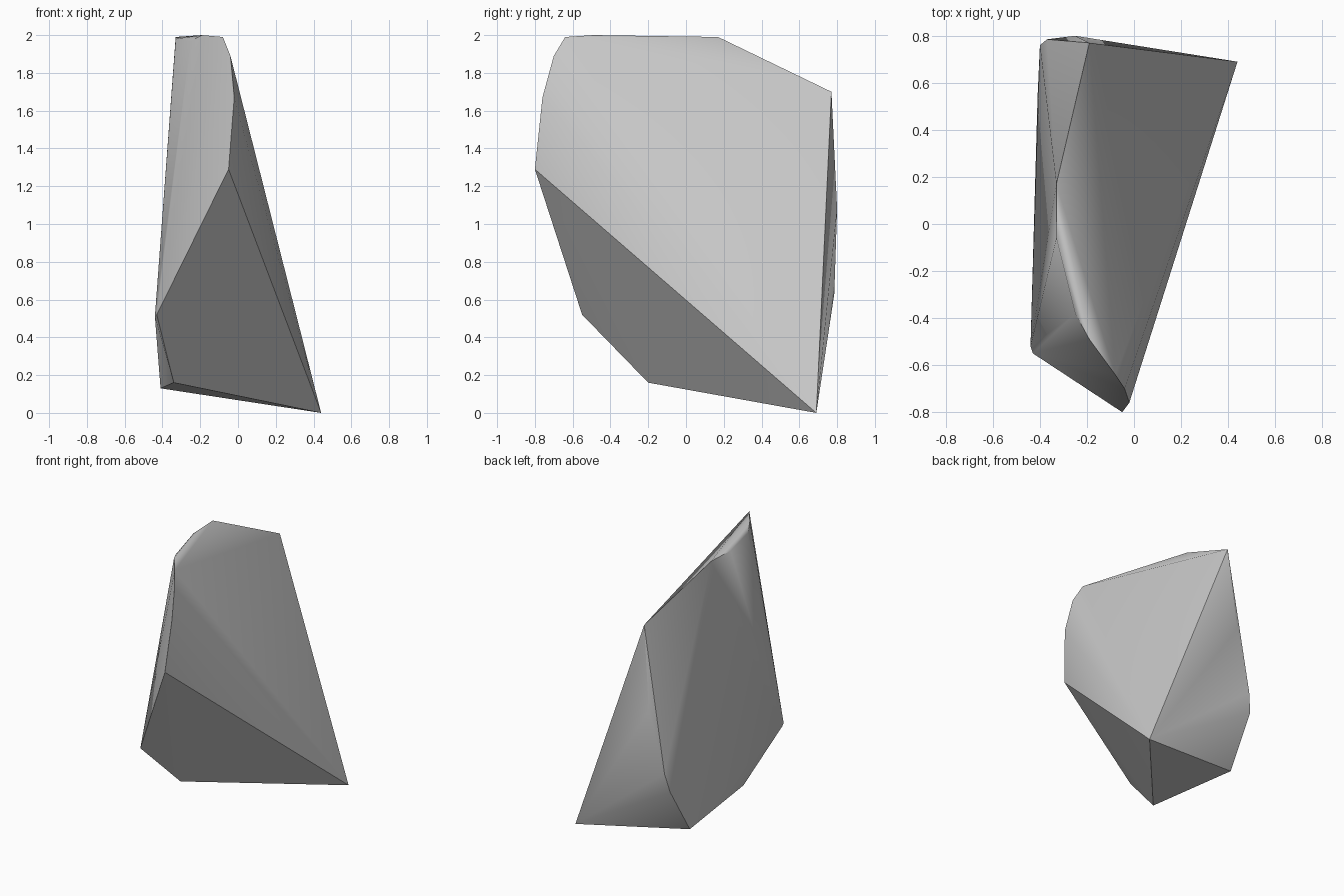
import bpy
import bmesh
import math

cube = bpy.data.objects.get("Cube")
if cube:
    bpy.data.objects.remove(cube, do_unlink=True)

# Stone colour
stone = bpy.data.materials.new("stone_grey")
stone.use_nodes = True
grey = (0.6, 0.6, 0.6, 1.0)
stone.diffuse_color = grey
stone.node_tree.nodes["Principled BSDF"].inputs["Base Color"].default_value = grey

# Corners of the chipped shard, grouped by region
lower_tip = [(0.44, 0.69, 0.0)]
underside = [(-0.43, -0.55, 0.52), (-0.44, -0.52, 0.51),
             (-0.34, -0.20, 0.16), (-0.41, 0.54, 0.13)]
front_edge = [(-0.05, -0.80, 1.29), (-0.02, -0.76, 1.67),
              (-0.04, -0.70, 1.89), (-0.08, -0.64, 1.99)]
top_ridge = [(-0.19, -0.49, 2.0), (-0.25, -0.38, 1.97),
             (-0.33, -0.06, 1.98), (-0.33, 0.17, 1.99)]
back_edge = [(-0.19, 0.77, 1.70), (-0.25, 0.80, 1.08),
             (-0.37, 0.785, 0.63), (-0.40, 0.76, 0.49)]

# Wrap the corners into one closed stone
bm = bmesh.new()
for corner in lower_tip + underside + front_edge + top_ridge + back_edge:
    bm.verts.new(corner)
bmesh.ops.convex_hull(bm, input=bm.verts[:])
bmesh.ops.recalc_face_normals(bm, faces=bm.faces[:])
mesh = bpy.data.meshes.new("rock_shard")
bm.to_mesh(mesh)
bm.free()
mesh.materials.append(stone)

rock = bpy.data.objects.new("rock_shard", mesh)
bpy.context.collection.objects.link(rock)
bpy.context.view_layer.objects.active = rock
rock.select_set(True)
bpy.ops.object.shade_smooth_by_angle(angle=math.radians(35))
